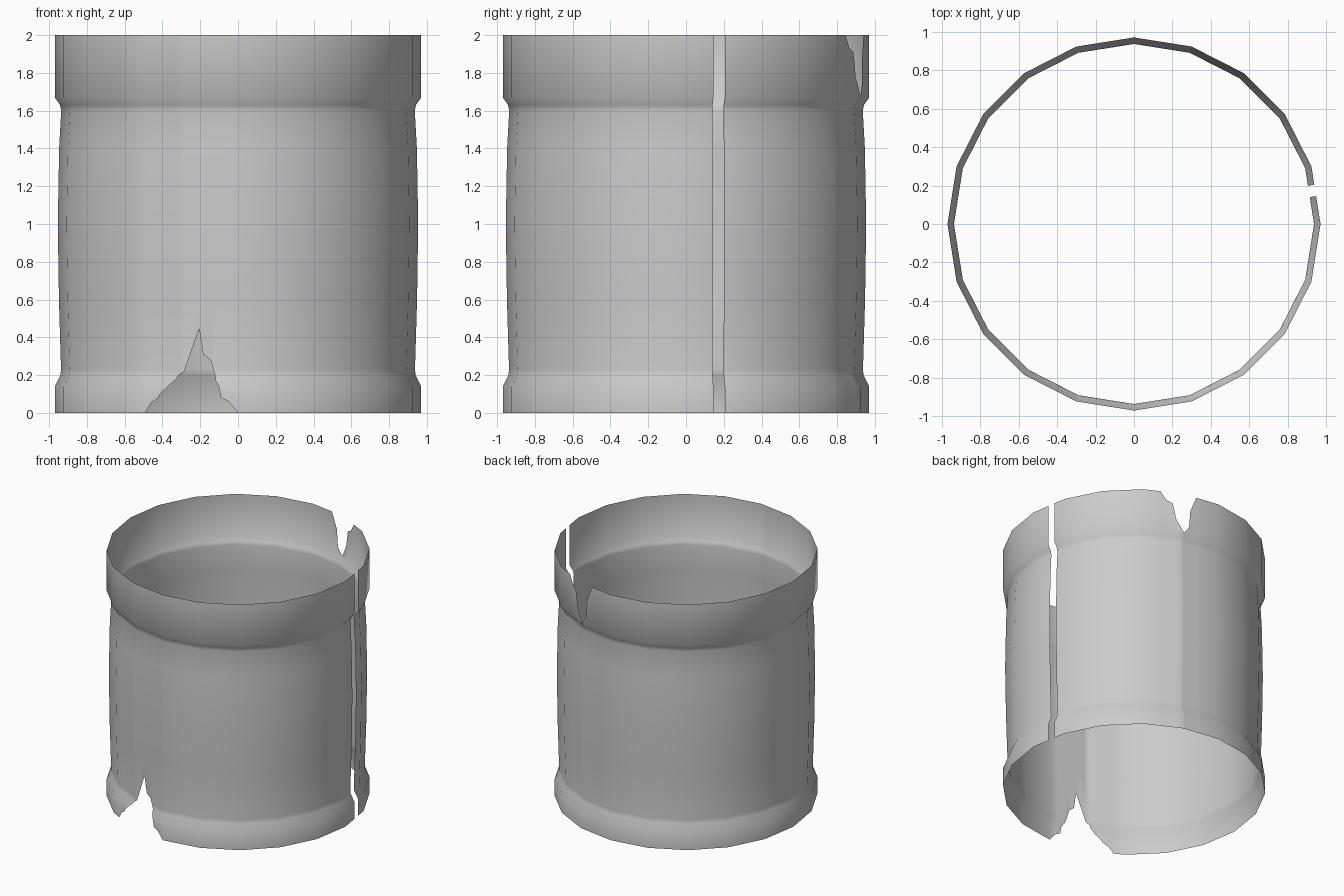
import bpy, bmesh
from math import radians, degrees, cos, sin, asin

if "Cube" in bpy.data.objects:
    bpy.data.objects.remove(bpy.data.objects["Cube"])

SIDES = 20
STEP = 360 / SIDES

# Wall profile (height, radius): flared rims and a slightly bulging middle
PROFILE = [(0, .97), (.14, .97), (.2, .94), (.23, .937), (.6, .948), (1.0, .954),
           (1.4, .947), (1.6, .936), (1.63, .942), (1.67, .97), (2.0, .97)]

# Torn notch in the lower front edge (x, z), seen from the front
LOWER_TEAR = [(-.49, 0), (-.46, .05), (-.42, .08), (-.41, .1), (-.37, .14), (-.33, .18),
              (-.32, .2), (-.29, .22), (-.21, .445), (-.19, .31), (-.15, .28),
              (-.125, .2), (-.12, .17), (-.1, .14), (-.09, .08), (-.05, .06), (0, 0)]
lower = [(270 + degrees(asin(x / .955)), z) for x, z in LOWER_TEAR]

# Torn notch in the upper back edge (angle, z)
upper = [(61.8, 2), (64.5, 1.93), (67.3, 1.91), (68.3, 1.83), (68.8, 1.78),
         (72.4, 1.67), (75, 1.73), (75.6, 1.87), (77, 1.93), (78.7, 2)]

# Ends of the wall on both sides of the open seam
SEAM_START, SEAM_END = 12.35, 368.7


def interp(points, t, outside=None):
    for (a, va), (b, vb) in zip(points, points[1:]):
        if a <= t <= b:
            return va + (vb - va) * (t - a) / (b - a)
    return outside


def wall_point(angle, z):
    # Stay on the flat facets of the polygon between its corners
    flat = cos(radians(STEP / 2)) / cos(radians(angle % STEP - STEP / 2))
    r = interp(PROFILE, z) * flat
    return (r * cos(radians(angle)), r * sin(radians(angle)), z)


# Columns at every polygon corner, seam edge and tear point
angles = {SEAM_START, SEAM_END}
angles.update(i * STEP for i in range(1, SIDES + 1))
angles.update(a for a, _ in lower + upper)
angles = sorted(angles)

# Torn pipe wall: a thin open sheet
bm = bmesh.new()
columns = []
for a in angles:
    low, high = interp(lower, a, 0), interp(upper, a, 2)
    columns.append([bm.verts.new(wall_point(a, min(max(z, low), high))) for z, _ in PROFILE])
for left, right in zip(columns, columns[1:]):
    for i in range(len(PROFILE) - 1):
        bm.faces.new((left[i], right[i], right[i + 1], left[i + 1]))
bmesh.ops.remove_doubles(bm, verts=bm.verts, dist=1e-4)
for f in bm.faces:
    f.smooth = True

mesh = bpy.data.meshes.new("torn_pipe_wall")
bm.to_mesh(mesh)
bm.free()
wall = bpy.data.objects.new("torn_pipe_wall", mesh)
bpy.context.collection.objects.link(wall)
